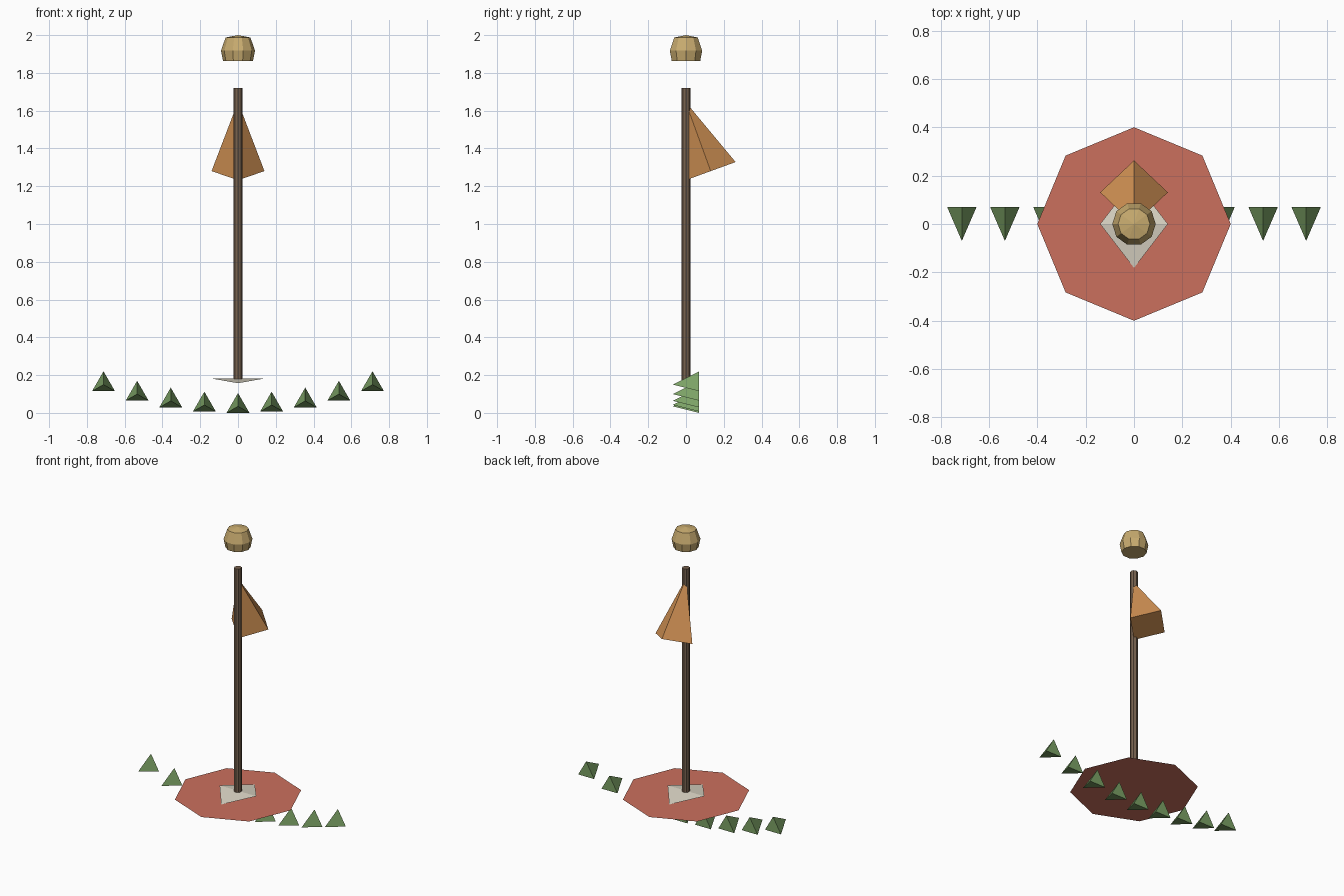
import bpy, bmesh
from math import pi, sin, cos, radians
from mathutils import Matrix, Vector

if "Cube" in bpy.data.objects:
    bpy.data.objects.remove(bpy.data.objects["Cube"])


def material(name, rgb):
    m = bpy.data.materials.new(name)
    m.diffuse_color = (*rgb, 1)
    m.use_nodes = True
    m.node_tree.nodes["Principled BSDF"].inputs["Base Color"].default_value = m.diffuse_color
    return m


def finish(name, bm, mat, loc=(0, 0, 0), tilt=0.0):
    bm.normal_update()
    me = bpy.data.meshes.new(name)
    bm.to_mesh(me)
    bm.free()
    me.materials.append(mat)
    ob = bpy.data.objects.new(name, me)
    ob.location = loc
    ob.rotation_euler = (tilt, 0, 0)
    bpy.context.collection.objects.link(ob)
    return ob


def cone(name, sides, r1, r2, depth, mat, loc, tilt=0.0):
    bm = bmesh.new()
    bmesh.ops.create_cone(bm, cap_ends=True, segments=sides,
                          radius1=r1, radius2=r2, depth=depth)
    return finish(name, bm, mat, loc, tilt)


wood = material("dark_wood", (0.19, 0.125, 0.08))
orange = material("orange", (0.65, 0.29, 0.09))
red = material("red", (0.60, 0.16, 0.11))
cream = material("cream", (0.70, 0.66, 0.55))
green = material("green", (0.20, 0.36, 0.13))
gold = material("gold", (0.58, 0.41, 0.16))

# pole
cone("pole", 8, 0.024, 0.024, 1.545, wood, (0, 0, 0.175 + 1.545 / 2))

# tilted four-sided flag
t, d = radians(20), 0.39
base = Vector((0, 0.131, 1.28))
cone("flag", 4, 0.14, 0.0, d, orange, base + Vector((0, -sin(t), cos(t))) * d / 2, t)

# flat octagonal disc
bm = bmesh.new()
bmesh.ops.create_circle(bm, cap_ends=True, segments=8, radius=0.4)
for f in bm.faces:
    f.normal_update()
    if f.normal.z < 0:
        f.normal_flip()
finish("disc", bm, red, (0, 0, 0.154))

# diamond plate folded along x
bm = bmesh.new()
l, f, r, b = [bm.verts.new(p) for p in
              ((-0.14, 0, 0.182), (0, -0.182, 0.157), (0.14, 0, 0.182), (0, 0.182, 0.157))]
bm.faces.new((l, f, r))
bm.faces.new((l, r, b))
finish("plate", bm, cream)

# row of three-sided spikes along a shallow curve
for i in range(-4, 5):
    z = 0.035 + 0.115 * (i / 4) ** 2
    cone(f"spike_{i + 5}", 3, 0.07, 0.0, 0.14, green, (i * 0.178, 0, z), pi / 2)

# faceted cap floating above the pole
bm = bmesh.new()
rings = [[bm.verts.new((rad * cos(2 * pi * k / 10), rad * sin(2 * pi * k / 10), z))
          for k in range(10)]
         for rad, z in ((0.079, 1.862), (0.09, 1.918), (0.066, 1.987))]
top = bm.verts.new((0, 0, 2.0))
bm.faces.new(rings[0][::-1])
for k in range(10):
    n = (k + 1) % 10
    for lo, hi in zip(rings, rings[1:]):
        bm.faces.new((lo[k], lo[n], hi[n], hi[k]))
    bm.faces.new((rings[-1][k], rings[-1][n], top))
finish("cap", bm, gold)
